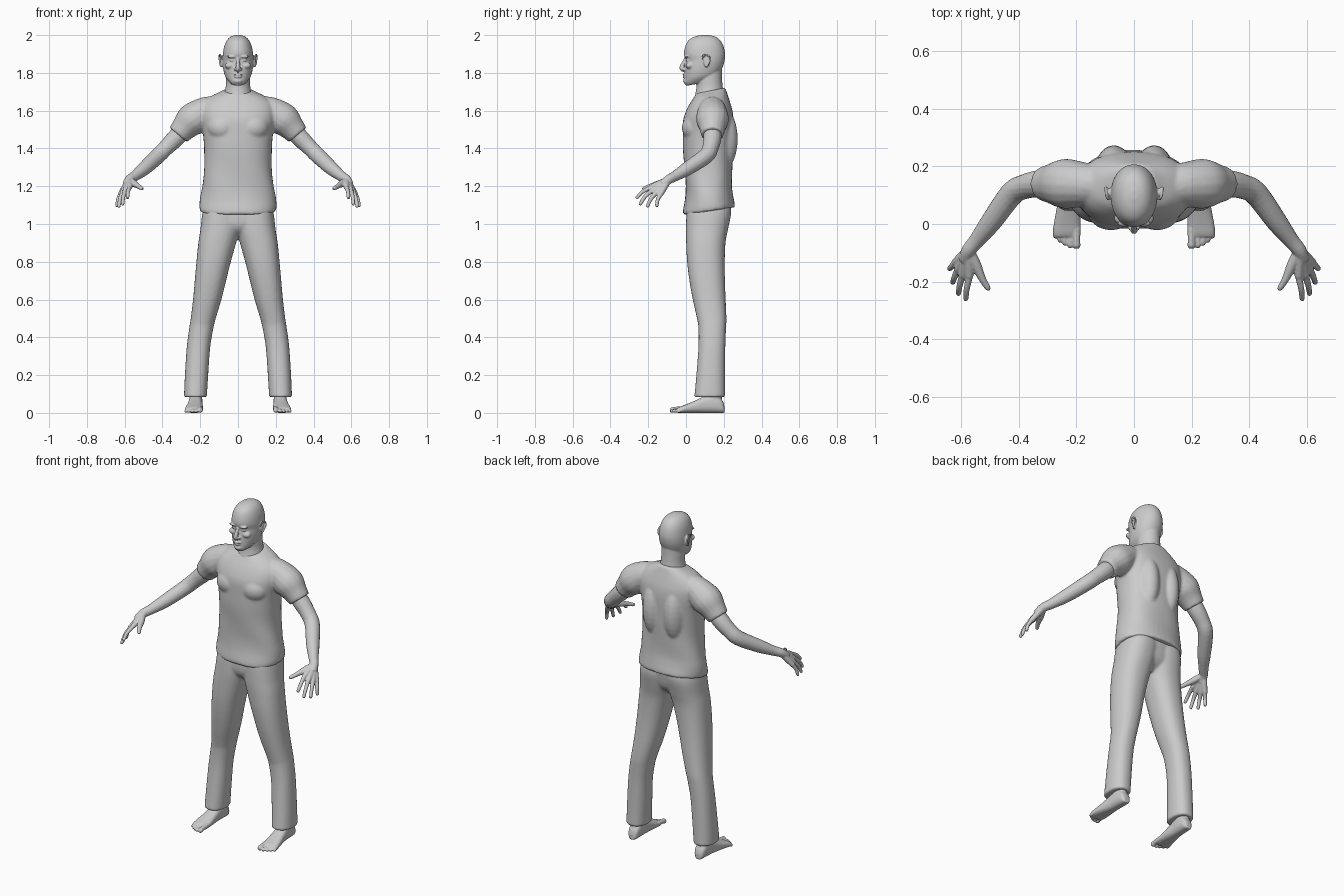
import bpy, bmesh, math
from mathutils import Vector, Matrix

grey = bpy.data.materials.new("plain grey")
grey.diffuse_color = (0.6, 0.6, 0.6, 1)


def smooth_rows(rows, n=4):
    """Catmull-Rom interpolation of tuples of numbers."""
    out = []
    for i in range(len(rows) - 1):
        p0, p1, p2, p3 = (rows[max(0, min(len(rows) - 1, i + k))] for k in (-1, 0, 1, 2))
        for j in range(n):
            t = j / n
            out.append(tuple(0.5 * (2 * b + (c - a) * t + (2 * a - 5 * b + 4 * c - d) * t * t
                                    + (3 * b - a - 3 * c + d) * t ** 3)
                             for a, b, c, d in zip(p0, p1, p2, p3)))
    return out + [rows[-1]]


def skin(bm, rings):
    """Closed skin over a list of rings of points."""
    vs = [[bm.verts.new(p) for p in r] for r in rings]
    for a, b in zip(vs, vs[1:]):
        for i in range(len(a)):
            j = (i + 1) % len(a)
            bm.faces.new((a[i], a[j], b[j], b[i]))
    bm.faces.new(vs[0])
    bm.faces.new(vs[-1])


def oval(exp, n=40):
    for i in range(n):
        a = 2 * math.pi * i / n
        c, s = math.cos(a), math.sin(a)
        yield (a, math.copysign(abs(c) ** (2 / exp), c), math.copysign(abs(s) ** (2 / exp), s))


def stack(bm, rows, exp=2.2, side=1, fold=0.0):
    """Horizontal sections: z, x min, x max, y front, y back, tilt."""
    rings = []
    for z, x0, x1, y0, y1, tilt in smooth_rows(rows):
        ring = []
        for a, c, s in oval(exp):
            k = 1 + fold * math.sin(4 * a + 24 * z) * max(0, min(1, (1.5 - z) / 0.3))
            y = (y1 - y0) / 2 * s * k
            ring.append((side * ((x0 + x1) / 2 + (x1 - x0) / 2 * c * k), (y0 + y1) / 2 + y, z + tilt * y))
        rings.append(ring)
    skin(bm, rings)


def centred(rows):
    """Rows z, y front, y back, half width, tilt made symmetrical about x = 0."""
    return [(z, -w, w, y0, y1, t) for z, y0, y1, w, t in rows]


def tube(bm, rows, side=1):
    """Round limb along points x, y, z, radius."""
    rows = smooth_rows(rows)
    rings = []
    for i, (x, y, z, r) in enumerate(rows):
        a, b = rows[max(0, i - 1)], rows[min(len(rows) - 1, i + 1)]
        t = (Vector(b[:3]) - Vector(a[:3])).normalized()
        u = t.cross(Vector((1, 0, 0))).normalized()
        v = t.cross(u)
        ring = [Vector((x, y, z)) + r * (u * c + v * s) for _, c, s in oval(2, 16)]
        rings.append([(side * p.x, p.y, p.z) for p in ring])
    skin(bm, rings)


def blob(bm, centre, radii, side=1):
    m = Matrix.Translation((side * centre[0], centre[1], centre[2])) @ Matrix.Diagonal((*radii, 1))
    bmesh.ops.create_uvsphere(bm, u_segments=24, v_segments=14, radius=1, matrix=m)


def finish(name, bm, voxel, iterations):
    """Fuse the overlapping volumes into one smooth surface."""
    bmesh.ops.recalc_face_normals(bm, faces=bm.faces[:])
    me = bpy.data.meshes.new(name)
    bm.to_mesh(me)
    bm.free()
    ob = bpy.data.objects.new(name, me)
    bpy.context.collection.objects.link(ob)
    rm = ob.modifiers.new("fuse", 'REMESH')
    rm.mode = 'VOXEL'
    rm.voxel_size = voxel
    rm.use_smooth_shade = True
    sm = ob.modifiers.new("relax", 'SMOOTH')
    sm.factor = 0.5
    sm.iterations = iterations
    bpy.ops.object.select_all(action='DESELECT')
    bpy.context.view_layer.objects.active = ob
    ob.select_set(True)
    bpy.ops.object.convert(target='MESH')
    ob.data.materials.clear()
    ob.data.materials.append(grey)
    bpy.ops.object.shade_smooth()


# head and neck
bm = bmesh.new()
stack(bm, centred([
    (2.001, .085, .115, .012, 0), (1.992, .045, .155, .038, 0), (1.972, .013, .182, .059, 0),
    (1.94, -.004, .199, .073, 0), (1.90, -.011, .207, .080, 0), (1.868, -.001, .205, .081, 0),
    (1.84, -.004, .198, .080, 0), (1.81, -.006, .185, .076, 0), (1.78, -.007, .172, .067, .1),
    (1.757, -.008, .155, .050, .15), (1.745, .004, .14, .036, .2)]), 2.1)
stack(bm, centred([(1.86, .06, .192, .055, 0), (1.79, .055, .19, .062, 0), (1.72, .055, .195, .066, 0),
                   (1.65, .04, .21, .085, 0)]), 2)
tube(bm, [(0, .002, 1.884, .008), (0, -.010, 1.86, .009), (0, -.022, 1.832, .012), (0, -.020, 1.818, .011),
          (0, -.008, 1.812, .008)])
blob(bm, (0, -.009, 1.791), (.024, .010, .0055))
blob(bm, (0, -.008, 1.779), (.020, .010, .006))
blob(bm, (0, -.002, 1.757), (.023, .014, .013))
for s in (-1, 1):
    blob(bm, (.013, -.011, 1.82), (.009, .011, .008), s)     # nostril
    blob(bm, (.031, .003, 1.886), (.027, .013, .008), s)     # brow
    blob(bm, (.031, .012, 1.866), (.015, .013, .009), s)     # eye
    blob(bm, (.043, .020, 1.838), (.026, .022, .018), s)     # cheekbone
    blob(bm, (.086, .108, 1.862), (.008, .017, .030), s)     # ear
    tube(bm, [(.090, .085, 1.872, .004), (.094, .092, 1.892, .005), (.098, .112, 1.896, .005),
              (.099, .126, 1.880, .005), (.096, .122, 1.855, .005), (.089, .103, 1.832, .006)], s)
finish("head", bm, .004, 3)

# shirt with short sleeves
bm = bmesh.new()
stack(bm, centred([
    (1.068, -.014, .257, .198, .15), (1.09, -.014, .256, .202, .13), (1.14, -.004, .249, .199, .05),
    (1.2, -.002, .244, .190, 0), (1.3, -.008, .246, .179, 0), (1.4, -.016, .250, .179, 0),
    (1.48, -.017, .252, .186, 0), (1.55, -.015, .252, .198, 0), (1.6, .001, .246, .200, 0),
    (1.64, .022, .235, .185, 0), (1.675, .042, .222, .145, .05), (1.697, .05, .212, .098, .15),
    (1.706, .052, .206, .078, .2)]), 2.35, fold=.012)
for s in (-1, 1):
    tube(bm, [(.11, .135, 1.61, .065), (.17, .138, 1.598, .076), (.24, .14, 1.553, .087),
              (.285, .14, 1.508, .070), (.316, .14, 1.472, .060)], s)
    blob(bm, (.07, .19, 1.45), (.065, .084, .17), s)          # shoulder blade
    blob(bm, (.08, .052, 1.51), (.085, .074, .075), s)        # chest
finish("shirt", bm, .008, 3)

# trousers
bm = bmesh.new()
for s in (-1, 1):
    stack(bm, [
        (.083, .165, .286, .044, .206, 0), (.2, .158, .281, .055, .206, 0), (.35, .147, .271, .066, .208, 0),
        (.45, .130, .258, .066, .212, 0), (.5, .118, .250, .058, .214, 0), (.6, .088, .238, .036, .210, 0),
        (.7, .063, .229, .018, .206, 0), (.8, .038, .220, .006, .205, 0), (.9, .010, .210, .001, .209, 0),
        (.97, -.01, .199, .0, .222, 0), (1.05, -.02, .190, .002, .238, 0), (1.1, -.02, .18, .008, .236, 0)],
        2.3, s)
stack(bm, centred([(.935, .06, .16, .05, 0), (.965, .022, .198, .13, 0), (1.01, .005, .222, .18, 0),
                   (1.1, .008, .236, .183, 0)]), 2.4)
finish("trousers", bm, .008, 3)

# arms and hands
bm = bmesh.new()
wrist = (.575, -.092, 1.235)
fingers = [((.573, -.183, 1.196), (.585, -.265, 1.135)), ((.597, -.180, 1.177), (.611, -.246, 1.100)),
           ((.613, -.160, 1.163), (.631, -.206, 1.088)), ((.622, -.135, 1.157), (.642, -.156, 1.090))]
for s in (-1, 1):
    tube(bm, [(.26, .14, 1.53, .045), (.325, .14, 1.46, .048), (.38, .13, 1.405, .043), (.425, .105, 1.36, .042),
              (.495, .01, 1.295, .037), (.545, -.055, 1.255, .028), (*wrist, .025),
              (.59, -.125, 1.208, .022)], s)
    for i, (k, tip) in enumerate(fingers):
        k, tip, w = Vector(k), Vector(tip), Vector(wrist)
        mid = (k + tip) / 2 + Vector((.003, -.004, .006))
        tube(bm, [(*w, .018), (*((w + k) / 2), .017), (*k, .0145)], s)
        tube(bm, [(*k.lerp(w, .2), .013), (*k, .0125), (*mid, .0105), (*tip.lerp(mid, .15), .009), (*tip, .005)], s)
    tube(bm, [(.567, -.105, 1.228, .018), (.548, -.145, 1.213, .018), (.528, -.19, 1.2, .013),
              (.509, -.222, 1.188, .010), (.506, -.23, 1.184, .005)], s)
finish("arms", bm, .004, 2)

# bare feet
bm = bmesh.new()
foot = [(.204, .222, .016, .035), (.19, .222, .030, .07), (.15, .223, .036, .1), (.1, .225, .037, .09),
        (.05, .228, .042, .066), (0, .232, .047, .045), (-.03, .234, .047, .034), (-.045, .236, .042, .026)]
toes = [(.200, -.086, .0145), (.2225, -.084, .010), (.2410, -.075, .0095), (.2580, -.064, .009), (.2740, -.050, .009)]
for s in (-1, 1):
    skin(bm, [[(s * (cx + w * c), y, h / 2 + h / 2 * v) for _, c, v in oval(2.5, 28)]
              for y, cx, w, h in smooth_rows(foot)])
    stack(bm, [(.04, .19, .255, .1, .19, 0), (.1, .19, .258, .1, .19, 0), (.16, .185, .26, .09, .19, 0)], 2, s)
    for x, y, r in toes:
        tube(bm, [(x, -.015, r + .008, r), (x, y + .025, r + .004, r * .9), (x, y + .01, r, r),
                  (x, y, r, r * .5)], s)
finish("feet", bm, .004, 2)
